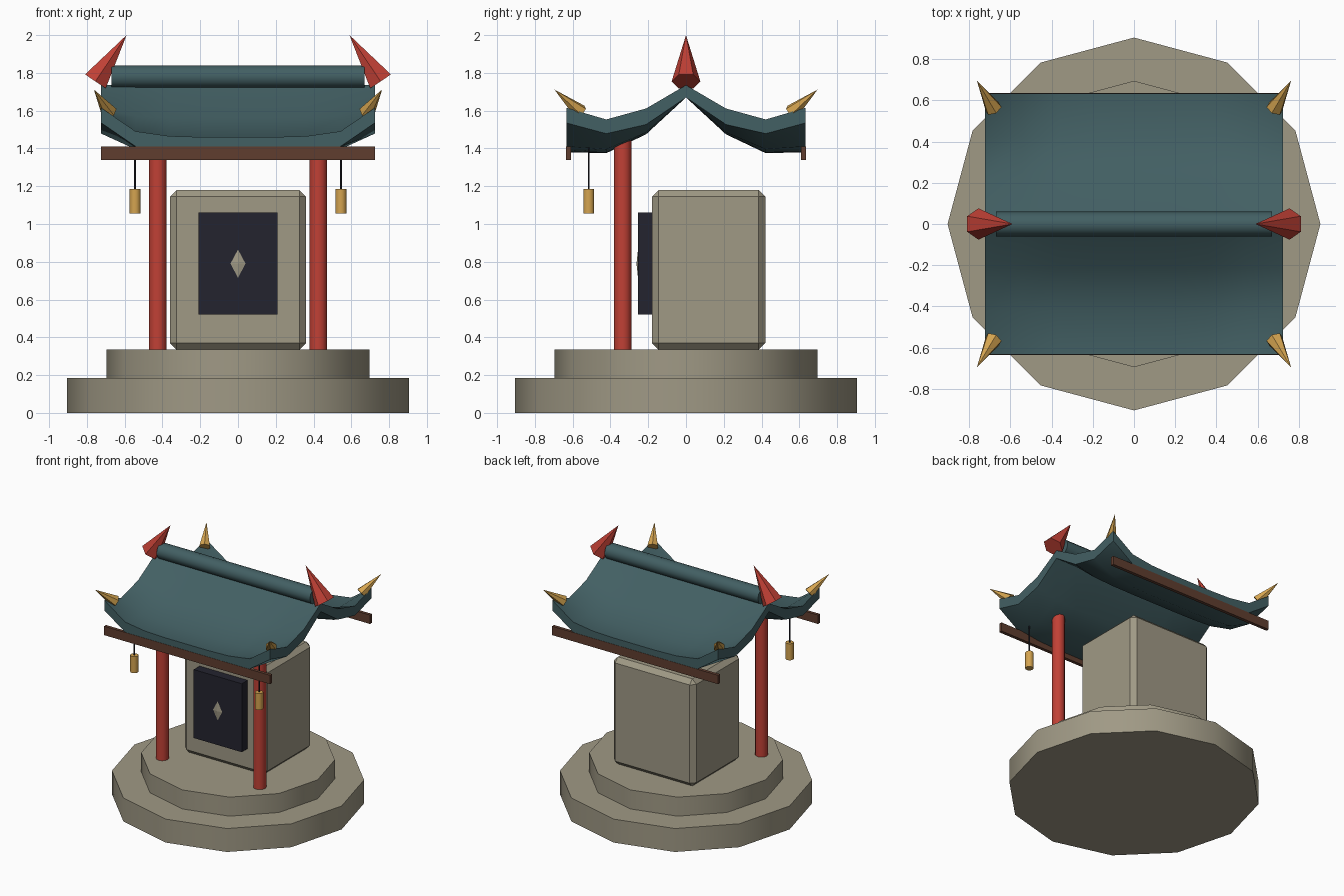
import bpy, bmesh, math
from mathutils import Vector

if "Cube" in bpy.data.objects:
    bpy.data.objects.remove(bpy.data.objects["Cube"])


def colour(name, r, g, b):
    m = bpy.data.materials.new(name)
    m.diffuse_color = (r, g, b, 1)
    m.use_nodes = True
    m.node_tree.nodes["Principled BSDF"].inputs["Base Color"].default_value = m.diffuse_color
    return m


STONE = colour("warm stone", 0.35, 0.32, 0.235)
TEAL = colour("teal tile", 0.055, 0.115, 0.125)
RED = colour("red lacquer", 0.53, 0.052, 0.036)
GOLD = colour("gold", 0.66, 0.37, 0.08)
BROWN = colour("dark wood", 0.115, 0.047, 0.028)
DARK = colour("dark slate", 0.017, 0.017, 0.028)


def finish(name, bm, mat, smooth=None):
    bmesh.ops.recalc_face_normals(bm, faces=bm.faces)
    me = bpy.data.meshes.new(name)
    bm.to_mesh(me)
    bm.free()
    me.materials.append(mat)
    ob = bpy.data.objects.new(name, me)
    bpy.context.collection.objects.link(ob)
    if smooth:
        bpy.ops.object.select_all(action='DESELECT')
        ob.select_set(True)
        bpy.context.view_layer.objects.active = ob
        bpy.ops.object.shade_smooth_by_angle(angle=math.radians(smooth))
    return ob


def box(name, lo, hi, mat, bevel=0):
    bm = bmesh.new()
    bmesh.ops.create_cube(bm, size=1)
    for v in bm.verts:
        v.co = Vector([(lo[i] + hi[i]) / 2 + v.co[i] * (hi[i] - lo[i]) for i in range(3)])
    if bevel:
        bmesh.ops.bevel(bm, geom=bm.edges[:], offset=bevel, segments=1,
                        affect='EDGES', profile=0.5)
    return finish(name, bm, mat)


def tube(name, p0, p1, r0, r1, n, mat, side=(1, 0, 0), smooth=None):
    """Cylinder or cone between two points; its first corner lies towards side."""
    p0, p1 = Vector(p0), Vector(p1)
    axis = (p1 - p0).normalized()
    u = Vector(side)
    u = (u - axis * u.dot(axis)).normalized()
    w = axis.cross(u)
    bm = bmesh.new()

    def ring(p, r):
        return [bm.verts.new(p + (u * math.cos(a) + w * math.sin(a)) * r)
                for a in (2 * math.pi * k / n for k in range(n))]
    a = ring(p0, r0)
    bm.faces.new(a)
    if r1:
        b = ring(p1, r1)
        bm.faces.new(b)
    else:
        b = [bm.verts.new(p1)] * n
    for k in range(n):
        j = (k + 1) % n
        bm.faces.new([a[k], a[j], b[j], b[k]] if r1 else [a[k], a[j], b[k]])
    return finish(name, bm, mat, smooth)


# Stepped plinth
tube("lower_step", (0, 0, 0), (0, 0, 0.185), 0.905, 0.905, 12, STONE, smooth=40)
tube("upper_step", (0, 0, 0.185), (0, 0, 0.335), 0.695, 0.695, 12, STONE, smooth=40)

# Stone body, door panel and diamond emblem
box("stone_body", (-0.36, -0.18, 0.335), (0.36, 0.42, 1.18), STONE, 0.035)
box("door_panel", (-0.21, -0.253, 0.52), (0.21, -0.17, 1.06), DARK)
bm = bmesh.new()
rim = [bm.verts.new(c) for c in ((-0.04, -0.254, 0.79), (0, -0.254, 0.715),
                                 (0.04, -0.254, 0.79), (0, -0.254, 0.865))]
tip = bm.verts.new((0, -0.262, 0.79))
bm.faces.new(rim)
for k in range(4):
    bm.faces.new((rim[k], rim[(k + 1) % 4], tip))
finish("door_emblem", bm, STONE)

# Curved roof: ridge-to-eave profile with raised corners
ROWS = (1.735, 1.56, 1.45, 1.46)        # height at ridge, then each step to the eave
UNDER = (1.67, 1.475, 1.375, 1.38)
LIFT = (0, 0, 0.035, 0.2, 1.0)          # upturn from the middle to the gable end
bm = bmesh.new()


def sheet(heights):
    return [[bm.verts.new((0.181 * i, 0.211 * j, heights[abs(j)]
                           + 0.155 * LIFT[abs(i)] * abs(j) / 3))
             for j in range(-3, 4)] for i in range(-4, 5)]


top, low = sheet(ROWS), sheet(UNDER)
for i in range(8):
    for j in range(6):
        for s in (top, low):
            bm.faces.new((s[i][j], s[i + 1][j], s[i + 1][j + 1], s[i][j + 1]))
    for j in (0, 6):
        bm.faces.new((top[i][j], top[i + 1][j], low[i + 1][j], low[i][j]))
for i in (0, 8):
    for j in range(6):
        bm.faces.new((top[i][j], top[i][j + 1], low[i][j + 1], low[i][j]))
finish("curved_roof", bm, TEAL, smooth=40)

# Ridge roll
tube("ridge_roll", (-0.67, 0, 1.78), (0.67, 0, 1.78), 0.06, 0.06, 12, TEAL,
     side=(0, 1, 0), smooth=40)

# Eave boards
for s, name in ((-1, "front_eave_board"), (1, "back_eave_board")):
    y = sorted((s * 0.61, s * 0.635))
    box(name, (-0.725, y[0], 1.34), (0.725, y[1], 1.41), BROWN)

for s, lr in ((-1, "left"), (1, "right")):
    # Pillars
    tube(lr + "_pillar", (s * 0.425, -0.335, 0.335), (s * 0.425, -0.335, 1.46),
         0.047, 0.047, 12, RED, smooth=40)
    # Ridge finials leaning inwards
    tube(lr + "_ridge_finial", (s * 0.755, 0, 1.755), (s * 0.59, 0, 2.0),
         0.076, 0, 6, RED, side=(0, 1, 0))
    # Hanging bells on cords
    tube(lr + "_bell_cord", (s * 0.545, -0.515, 1.18), (s * 0.545, -0.515, 1.42),
         0.005, 0.005, 6, DARK)
    tube(lr + "_bell", (s * 0.545, -0.515, 1.055), (s * 0.545, -0.515, 1.185),
         0.03, 0.03, 10, GOLD, smooth=40)
    # Corner horns
    for t, fb in ((-1, "front"), (1, "back")):
        tube(f"{fb}_{lr}_corner_horn", (s * 0.682, t * 0.56, 1.592),
             (s * 0.763, t * 0.697, 1.712), 0.043, 0, 6, GOLD, side=(0, 0, 1))
